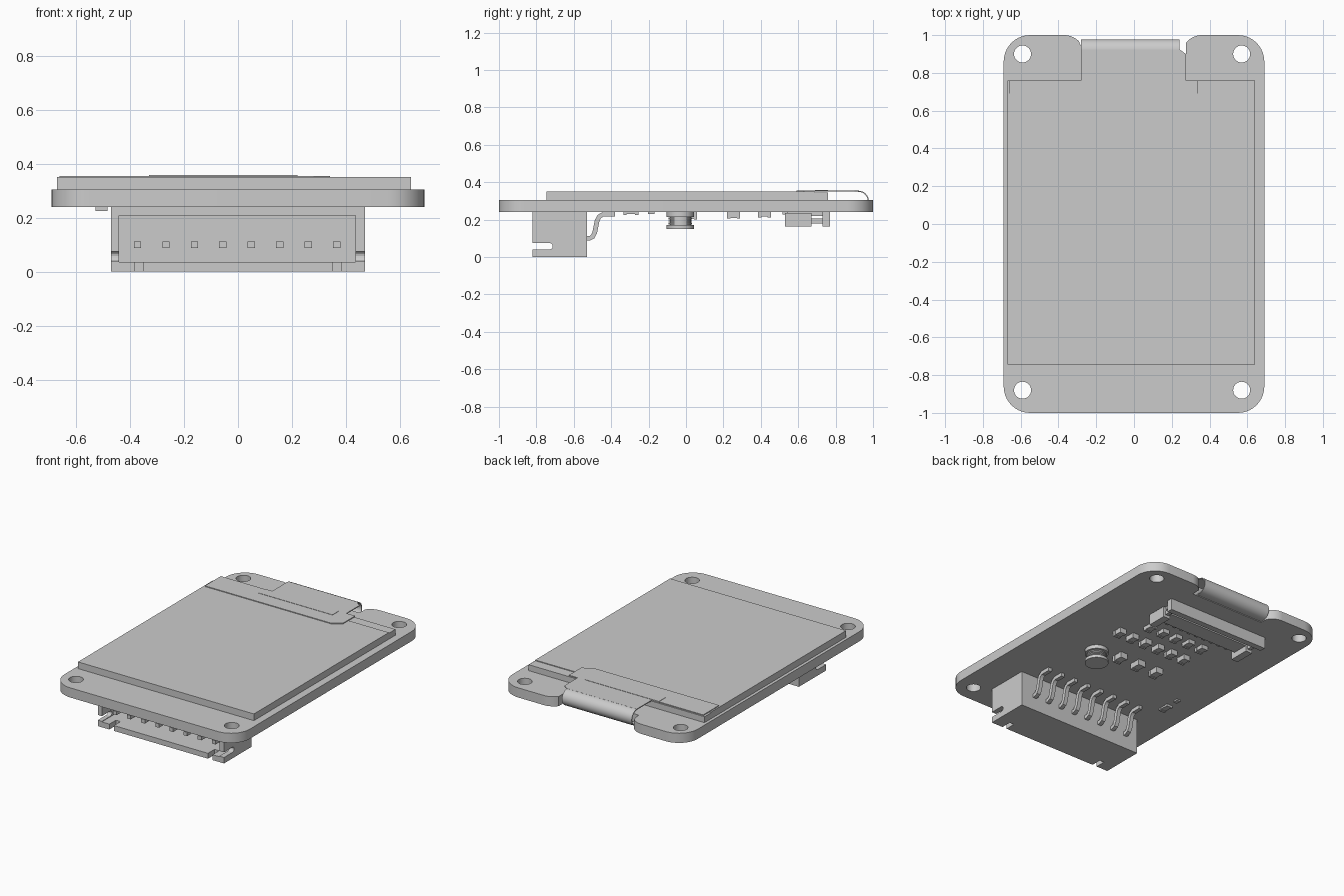
import bpy, bmesh, math
from mathutils import Vector

if "Cube" in bpy.data.objects:
    bpy.data.objects.remove(bpy.data.objects["Cube"])


def prism(name, pts, axis, a, b, smooth=False):
    """Extrude a 2D outline along an axis from a to b."""
    place = {'x': lambda p, h: (h, p[0], p[1]),
             'y': lambda p, h: (p[0], h, p[1]),
             'z': lambda p, h: (p[0], p[1], h)}[axis]
    bm = bmesh.new()
    face = bm.faces.new([bm.verts.new(place(p, a)) for p in pts])
    ext = bmesh.ops.extrude_face_region(bm, geom=[face])
    new = [v for v in ext['geom'] if isinstance(v, bmesh.types.BMVert)]
    bmesh.ops.translate(bm, verts=new, vec=place((0, 0), b - a))
    bmesh.ops.recalc_face_normals(bm, faces=bm.faces)
    mesh = bpy.data.meshes.new(name)
    bm.to_mesh(mesh)
    bm.free()
    ob = bpy.data.objects.new(name, mesh)
    bpy.context.collection.objects.link(ob)
    if smooth:
        activate(ob)
        bpy.ops.object.shade_smooth_by_angle(angle=math.radians(30))
    return ob


def activate(ob):
    bpy.ops.object.select_all(action='DESELECT')
    ob.select_set(True)
    bpy.context.view_layer.objects.active = ob


def box(name, x0, x1, y0, y1, z0, z1):
    return prism(name, [(x0, y0), (x1, y0), (x1, y1), (x0, y1)], 'z', z0, z1)


def arc(cx, cy, r, a0, a1, n=10):
    angles = [math.radians(a0 + (a1 - a0) * i / n) for i in range(n + 1)]
    return [(cx + r * math.cos(t), cy + r * math.sin(t)) for t in angles]


def disc(name, x, y, r, z0, z1, n=32):
    return prism(name, arc(x, y, r, 0, 360, n)[:-1], 'z', z0, z1, True)


def ribbon(path, t):
    """Outline of a strip of thickness t that follows a path."""
    p = [Vector(q) for q in path]
    left, right = [], []
    for i, q in enumerate(p):
        d = (p[min(i + 1, len(p) - 1)] - p[max(i - 1, 0)]).normalized()
        n = Vector((-d.y, d.x)) * t / 2
        left.append(tuple(q + n))
        right.append(tuple(q - n))
    return left + right[::-1]


def cut(ob, cutters):
    for c in cutters:
        m = ob.modifiers.new("cut", 'BOOLEAN')
        m.operation, m.solver, m.object = 'DIFFERENCE', 'EXACT', c
        activate(ob)
        bpy.ops.object.modifier_apply(modifier=m.name)
        bpy.data.objects.remove(c)


# Circuit board with rounded corners, a cable notch and four screw holes
R = 0.14
outline = (arc(-0.69 + R, -1 + R, R, 180, 270) + arc(0.69 - R, -1 + R, R, 270, 360)
           + arc(0.69 - R, 1 - R, R, 0, 90)
           + arc(0.36, 0.89, 0.11, 90, 140) + [(0.275, 0.93), (0.275, 0.9)]
           + [(-0.28, 0.9), (-0.28, 0.94)] + arc(-0.37, 0.89, 0.11, 45, 90)
           + arc(-0.69 + R, 1 - R, R, 90, 180))
board = prism("circuit_board", outline, 'z', 0.24, 0.305, True)
cut(board, [disc("hole_cutter", x, y, 0.045, 0.2, 0.35)
            for x in (-0.59, 0.57) for y in (-0.88, 0.90)])
activate(board)
bpy.ops.object.shade_smooth_by_angle(angle=math.radians(30))

# Display panel: lower glass and slightly shorter upper glass
box("display_glass", -0.67, 0.64, -0.745, 0.76, 0.305, 0.345)
box("display_top_film", -0.67, 0.64, -0.745, 0.69, 0.345, 0.35)

# Flat cable: wide part on the display, tail, and bend round the board edge
prism("cable_flat", [(-0.66, 0.59), (0.28, 0.59), (0.34, 0.63), (0.34, 0.76),
                     (0.275, 0.76), (0.275, 0.9), (0.24, 0.925),
                     (-0.28, 0.925), (-0.28, 0.76), (-0.66, 0.76)],
      'z', 0.349, 0.355)
box("cable_stiffener", -0.33, 0.22, 0.69, 0.76, 0.354, 0.357)
bend = [(0.92 + 0.055 * math.cos(t), 0.3 + 0.052 * math.sin(t))
        for t in [math.radians(90 - 15 * i) for i in range(13)]]
prism("cable_bend", ribbon([(0.9, 0.352)] + bend + [(0.89, 0.248)], 0.006),
      'x', -0.28, 0.24, True)

# Plug housing, hollow from the front, with side slots and bottom notches
housing = box("plug_housing", -0.47, 0.47, -0.82, -0.53, 0, 0.24)
cutters = [box("cavity_cutter", -0.44, 0.435, -0.9, -0.57, 0.036, 0.208)]
for s in (-1, 1):
    slot = [(-0.9, 0.04), (-0.73, 0.04)] + arc(-0.73, 0.0575, 0.0175, -75, 75, 6) \
        + [(-0.73, 0.075), (-0.9, 0.075)]
    cutters.append(prism("slot_cutter", slot, 'x', *sorted((s * 0.4, s * 0.5))))
    x = s * 0.367
    cutters.append(box("notch_cutter", x - 0.017, x + 0.017, -0.9, -0.75, -0.05, 0.05))
cut(housing, cutters)

# Eight bent contact pins through the housing
lead = [(-0.78, 0.1), (-0.515, 0.1), (-0.5, 0.108), (-0.488, 0.13), (-0.475, 0.195),
        (-0.465, 0.215), (-0.445, 0.228), (-0.38, 0.228)]
for i in range(8):
    x = -0.372 + i * 0.1053
    prism(f"contact_pin_{i}", ribbon(lead, 0.025), 'x', x - 0.0135, x + 0.0135, True)

# Coil: two flanges, a core and winding rings
disc("coil_top_flange", 0.28, -0.03, 0.074, 0.215, 0.24)
disc("coil_core", 0.28, -0.03, 0.056, 0.165, 0.22)
disc("coil_bottom_flange", 0.28, -0.03, 0.074, 0.15, 0.17)
for i in range(4):
    disc(f"coil_winding_{i}", 0.28, -0.03, 0.063, 0.174 + i * 0.01, 0.181 + i * 0.01)


def chip(name, x, y, w, d, z):
    """Small part: a body with two slightly larger end caps."""
    box(name + "_body", x - w / 2, x + w / 2, y - d / 2 + 0.01, y + d / 2 - 0.01,
        z + 0.004, 0.24)
    for s, tag in ((-1, "front"), (1, "rear")):
        c = y + s * (d / 2 - 0.009)
        box(f"{name}_{tag}_cap", x - w / 2 - 0.002, x + w / 2 + 0.002,
            c - 0.009, c + 0.009, z, 0.24)


# Small surface parts in rows
for i in range(6):
    chip(f"capacitor_{i}", 0.33 - i * 0.104, 0.255, 0.045, 0.07, 0.205)
for i in range(5):
    chip(f"resistor_{i}", 0.22 - i * 0.104, 0.42, 0.045, 0.07, 0.212)
for i in range(3):
    chip(f"driver_part_{i}", 0.13 - i * 0.145, 0.02, 0.05, 0.08, 0.2)
chip("edge_part", -0.505, -0.295, 0.04, 0.08, 0.225)
chip("small_edge_part", -0.505, -0.185, 0.025, 0.035, 0.23)

# Cable socket: base, body, latch bar, end brackets and terminals
box("socket_base", -0.38, 0.3, 0.54, 0.75, 0.22, 0.24)
box("socket_body", -0.36, 0.28, 0.56, 0.67, 0.2, 0.225)
box("socket_latch_bar", -0.42, 0.34, 0.73, 0.77, 0.162, 0.24)
for x in (-0.375, 0.295):
    box("socket_end_block", x - 0.025, x + 0.025, 0.53, 0.67, 0.162, 0.235)
    box("socket_end_arm", x - 0.012, x + 0.012, 0.66, 0.735, 0.18, 0.205)
for i in range(10):
    x = -0.31 + i * 0.06
    box(f"socket_terminal_{i}", x - 0.01, x + 0.01, 0.515, 0.56, 0.226, 0.24)
